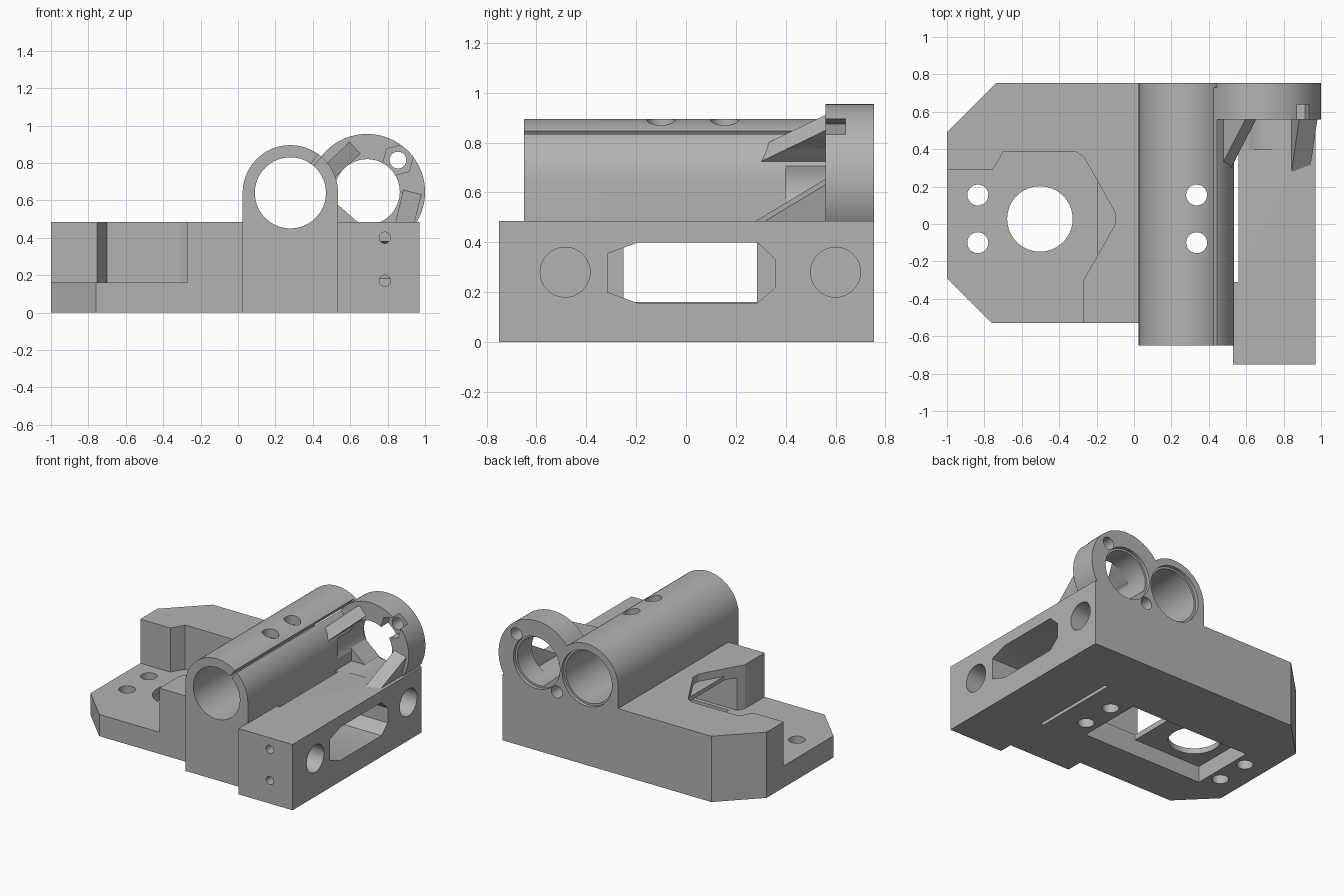
import bpy, bmesh, math
from mathutils import Vector

if "Cube" in bpy.data.objects:
    bpy.data.objects.remove(bpy.data.objects["Cube"], do_unlink=True)

grey = bpy.data.materials.new("plain_grey")
grey.use_nodes = True
grey.diffuse_color = (0.45, 0.45, 0.45, 1)
grey.node_tree.nodes["Principled BSDF"].inputs["Base Color"].default_value = grey.diffuse_color


def solid(name, points, sweep):
    """Closed solid made by sweeping a flat outline along a vector."""
    bm = bmesh.new()
    face = bm.faces.new([bm.verts.new(p) for p in points])
    grown = bmesh.ops.extrude_face_region(bm, geom=[face])["geom"]
    bmesh.ops.translate(bm, vec=sweep, verts=[v for v in grown if isinstance(v, bmesh.types.BMVert)])
    bmesh.ops.recalc_face_normals(bm, faces=bm.faces)
    mesh = bpy.data.meshes.new(name)
    bm.to_mesh(mesh)
    bm.free()
    mesh.materials.append(grey)
    obj = bpy.data.objects.new(name, mesh)
    bpy.context.collection.objects.link(obj)
    return obj


def prism(name, outline, axis, a, b):
    """Outline is (y,z), (x,z) or (x,y) for axis x, y or z."""
    place = {"x": lambda p: (a, *p), "y": lambda p: (p[0], a, p[1]), "z": lambda p: (*p, a)}[axis]
    return solid(name, [place(p) for p in outline], Vector([(b - a) * (axis == k) for k in "xyz"]))


def rect(u0, u1, v0, v1):
    return [(u0, v0), (u1, v0), (u1, v1), (u0, v1)]


def ring(u, v, r, n=64, turn=0.0):
    return [(u + r * math.cos(turn + i * math.tau / n), v + r * math.sin(turn + i * math.tau / n))
            for i in range(n)]


def combine(target, tool, operation):
    mod = target.modifiers.new("join", "BOOLEAN")
    mod.operation, mod.object, mod.solver = operation, tool, "EXACT"
    with bpy.context.temp_override(object=target, active_object=target):
        bpy.ops.object.modifier_apply(modifier=mod.name)
    bpy.data.objects.remove(tool, do_unlink=True)


def gusset(start, end, tip, width):
    """Triangular brace leaning on the front of the ring."""
    s, e = Vector((start[0], 0, start[1])), Vector((end[0], 0, end[1]))
    side = (e - s).cross(Vector((0, 1, 0))).normalized() * width
    back = Vector((0, 0.58, 0))
    pts = [p - side / 2 for p in (s + back, s + Vector((0, tip, 0)), e + back)]
    return solid("brace", pts, side)


TOP, BACK = 0.485, 0.755
TUBE, EYE = (0.28, 0.64), (0.69, 0.645)

# Base block outline
body = prism("carriage_body", [(-1, 0.49), (-0.735, BACK), (0.97, BACK), (0.97, -0.75), (0.53, -0.75),
             (0.53, -0.65), (0.025, -0.65), (0.025, -0.53), (-0.76, -0.53), (-1, -0.29)], "z", 0, TOP)

# Rod tube on its saddle, and the eye at the back
for part in (prism("saddle", rect(0.025, 0.535, 0.1, TUBE[1]), "y", -0.65, BACK),
             prism("tube", ring(*TUBE, 0.255, 96), "y", -0.65, BACK),
             prism("eye", ring(*EYE, 0.31, 96), "y", 0.56, BACK),
             gusset((0.485, 0.75), (0.635, 0.89), 0.29, 0.085),
             gusset((0.885, 0.45), (0.935, 0.655), 0.24, 0.1)):
    combine(body, part, "UNION")

cuts = []
# Open pocket on the low side, with a shallow ledge at its tip
pocket = [(-1.1, 0.29), (-0.755, 0.29), (-0.7, 0.385), (-0.31, 0.385), (-0.27, 0.36), (-0.195, 0.23),
          (-0.195, -0.17), (-0.27, -0.3), (-0.27, -0.6), (-1.1, -0.6)]
cuts.append(prism("pocket", pocket, "z", 0.16, 0.6))
cuts.append(prism("tip", [(-0.2, 0.238), (-0.1, 0.06), (-0.1, 0.0), (-0.2, -0.178)], "z", 0.43, 0.6))

# Side window and the channel behind it
window = [(-0.315, 0.2), (-0.315, 0.355), (-0.19, 0.4), (0.285, 0.4), (0.36, 0.33), (0.36, 0.22),
          (0.285, 0.155), (-0.19, 0.155)]
cuts.append(prism("window", window, "x", 0.535, 1.1))
cuts.append(prism("channel", rect(-0.25, 0.285, 0.16, 0.4), "x", -0.26, 0.6))
cuts.append(prism("belt_slot", rect(0.535, 0.56, -0.31, 0.37), "z", -0.1, 0.6))

# Underside recess, opening upward beyond the thin plate
cuts.append(prism("recess", rect(-0.75, 0.235, -0.22, 0.27), "z", -0.1, 0.12))
cuts.append(prism("recess_opening", rect(-0.195, 0.235, -0.22, 0.27), "z", 0.05, 0.3))

# Upright holes
cuts.append(prism("motor_hole", ring(-0.503, 0.027, 0.175), "z", -0.1, 0.3))
for x in (-0.835, 0.335):
    for y in (-0.1, 0.155):
        cuts.append(prism("bolt_hole", ring(x, y, 0.056, 40), "z", -0.1, 1.2))

# Rod sockets in the side and clamp holes in the front
for y in (-0.485, 0.6):
    cuts.append(prism("rod_socket", ring(y, 0.28, 0.1), "x", 0.1, 1.1))
for z in (0.17, 0.4):
    cuts.append(prism("clamp_hole", ring(0.785, z, 0.03, 32), "y", -0.85, -0.5))

# Bores with a stepped rear mouth
for centre, r, front in ((TUBE, 0.19, -0.8), (EYE, 0.175, 0.4)):
    cuts.append(prism("bore", ring(*centre, r, 96), "y", front, 0.9))
    cuts.append(prism("mouth", ring(*centre, r + 0.015, 96), "y", 0.73, 0.9))

# Tube clamping slit
a = math.radians(52)
d, n = Vector((math.cos(a), math.sin(a))), Vector((-math.sin(a), math.cos(a))) * 0.01
c = Vector(TUBE)
cuts.append(prism("slit", [tuple(p) for p in (c + d * 0.15 - n, c + d * 0.28 - n, c + d * 0.28 + n,
                  c + d * 0.15 + n)], "y", -0.8, 0.73))

# Nut trap in the front of the eye
cuts.append(prism("nut_trap", ring(0.855, 0.815, 0.085, 6, 0.26), "y", 0.5, 0.64))
for cut in cuts:
    combine(body, cut, "DIFFERENCE")

# Corner pad in the eye and the two screw holes
combine(body, prism("pad", [(0.53, 0.58), (0.64, 0.484), (0.57, 0.44), (0.5, 0.46)], "y", 0.56, 0.73), "UNION")
for x, z in ((0.855, 0.815), (0.525, 0.475)):
    combine(body, prism("screw_hole", ring(x, z, 0.045, 32), "y", 0.6, 0.9), "DIFFERENCE")

bpy.ops.object.select_all(action="DESELECT")
body.select_set(True)
bpy.context.view_layer.objects.active = body
bpy.ops.object.shade_smooth_by_angle(angle=math.radians(25))
